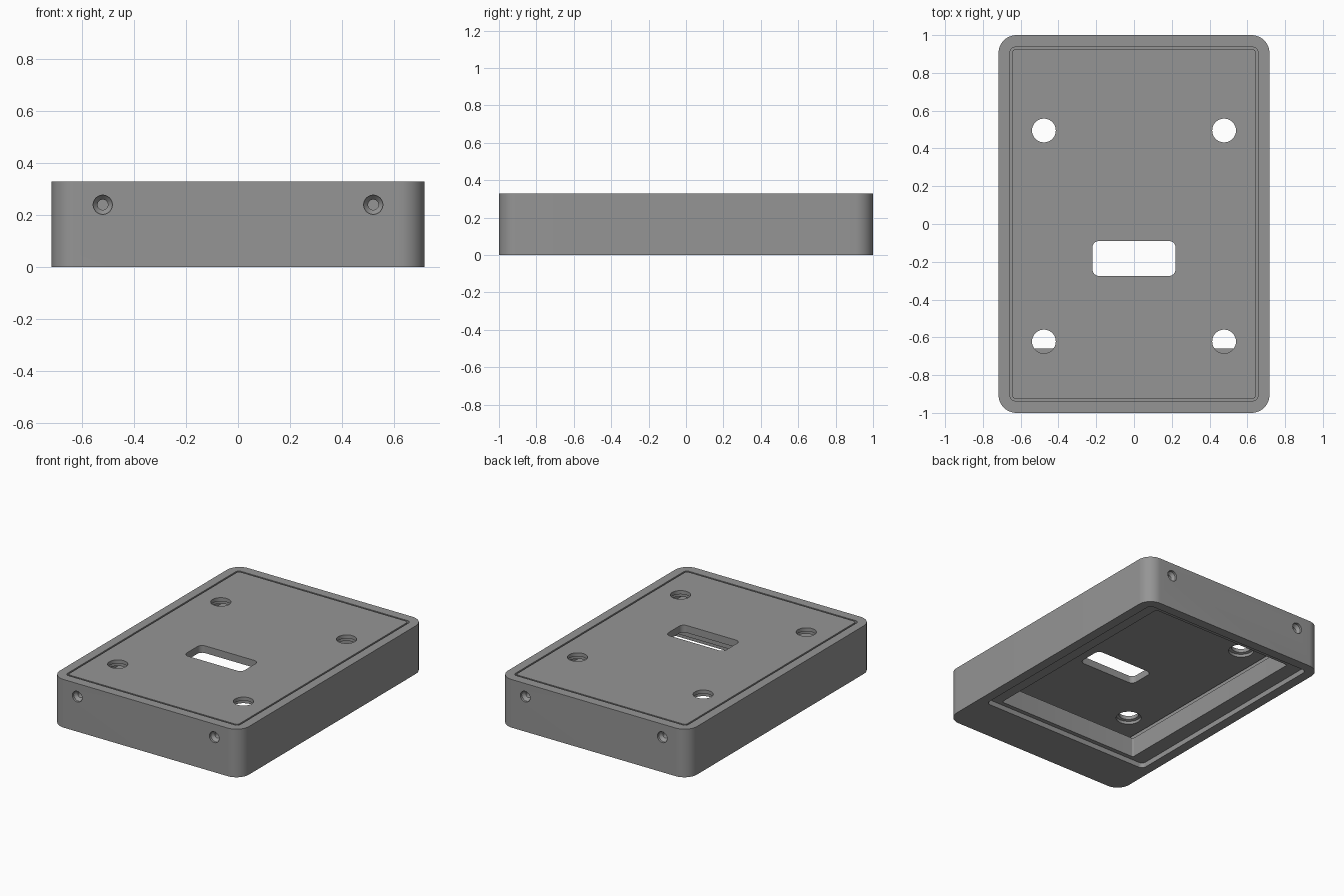
import bpy, math
from mathutils import Matrix

if "Cube" in bpy.data.objects:
    bpy.data.objects.remove(bpy.data.objects["Cube"])

grey = bpy.data.materials.new("mid grey")
grey.diffuse_color = (0.30, 0.30, 0.30, 1)
grey.use_nodes = True
grey.node_tree.nodes["Principled BSDF"].inputs["Base Color"].default_value = grey.diffuse_color


def solid(name, rings):
    """Closed loft through rings of equal point count."""
    n = len(rings[0])
    verts = [p for r in rings for p in r]
    faces = [list(range(n))[::-1], [len(verts) - n + i for i in range(n)]]
    for k in range(len(rings) - 1):
        for i in range(n):
            j = (i + 1) % n
            faces.append([k * n + i, k * n + j, (k + 1) * n + j, (k + 1) * n + i])
    me = bpy.data.meshes.new(name)
    me.from_pydata(verts, [], faces)
    me.materials.append(grey)
    ob = bpy.data.objects.new(name, me)
    bpy.context.collection.objects.link(ob)
    return ob


def rounded_box(name, x0, x1, y0, y1, z0, z1, r, seg=8):
    pts = []
    for k, (cx, cy) in enumerate([(x1 - r, y1 - r), (x0 + r, y1 - r),
                                  (x0 + r, y0 + r), (x1 - r, y0 + r)]):
        for i in range(seg + 1):
            a = math.pi / 2 * (k + i / seg)
            pts.append((cx + r * math.cos(a), cy + r * math.sin(a)))
    return solid(name, [[(x, y, z) for x, y in pts] for z in (z0, z1)])


def turned(name, profile, matrix, n=32):
    """Solid of revolution from (radius, height) pairs."""
    rings = [[matrix @ Matrix.Translation((r * math.cos(math.tau * i / n),
                                           r * math.sin(math.tau * i / n), h)).to_translation()
              for i in range(n)] for r, h in profile]
    return solid(name, rings)


def boolean(ob, tool, operation='DIFFERENCE'):
    m = ob.modifiers.new("cut", 'BOOLEAN')
    m.operation, m.solver, m.object = operation, 'EXACT', tool
    bpy.context.view_layer.objects.active = ob
    bpy.ops.object.modifier_apply(modifier=m.name)
    bpy.data.objects.remove(tool)


def screw_holes(ob):
    # countersunk blind holes in the front and back walls
    for sx in (-1, 1):
        for sy in (-1, 1):
            mat = Matrix.Translation((sx * 0.52, sy * 1.0, 0.24)) @ \
                Matrix.Rotation(sy * math.pi / 2, 4, 'X')
            boolean(ob, turned("screw_cutter", [(0.037, -0.02), (0.037, 0.015), (0.02, 0.035),
                                                (0.02, 0.12)], mat))


# housing: rounded block with lid pocket, inner opening and shallow base recess
housing = rounded_box("housing", -0.717, 0.717, -1, 1, 0, 0.33, 0.095, 12)
boolean(housing, rounded_box("lid_pocket", -0.656, 0.656, -0.936, 0.936, 0.17, 0.4, 0.025))
boolean(housing, rounded_box("inner_opening", -0.545, 0.545, -0.66, 0.87, -0.1, 0.25, 0.01))
boolean(housing, rounded_box("base_recess", -0.65, 0.65, -0.69, 0.935, -0.1, 0.035, 0.03))
screw_holes(housing)

# lid panel with screw tabs
lid = rounded_box("lid", -0.645, 0.645, -0.925, 0.925, 0.28, 0.33, 0.018)
for sx in (-1, 1):
    for sy in (-1, 1):
        y0, y1 = sorted((sy * 0.925, sy * 0.84))
        x = sx * 0.52
        boolean(lid, rounded_box("tab", x - 0.07, x + 0.07, y0, y1, 0.18, 0.30, 0.01), 'UNION')
screw_holes(lid)

# slot and four mounting holes, wider underneath
boolean(lid, rounded_box("slot", -0.22, 0.22, -0.275, -0.09, 0.2, 0.4, 0.035))
for x in (-0.477, 0.477):
    for y in (-0.622, 0.495):
        boolean(lid, turned("hole", [(0.08, 0.2), (0.08, 0.30), (0.063, 0.305), (0.063, 0.4)],
                            Matrix.Translation((x, y, 0))))

for ob in (housing, lid):
    bpy.ops.object.select_all(action='DESELECT')
    ob.select_set(True)
    bpy.context.view_layer.objects.active = ob
    bpy.ops.object.shade_smooth_by_angle(angle=math.radians(30))
